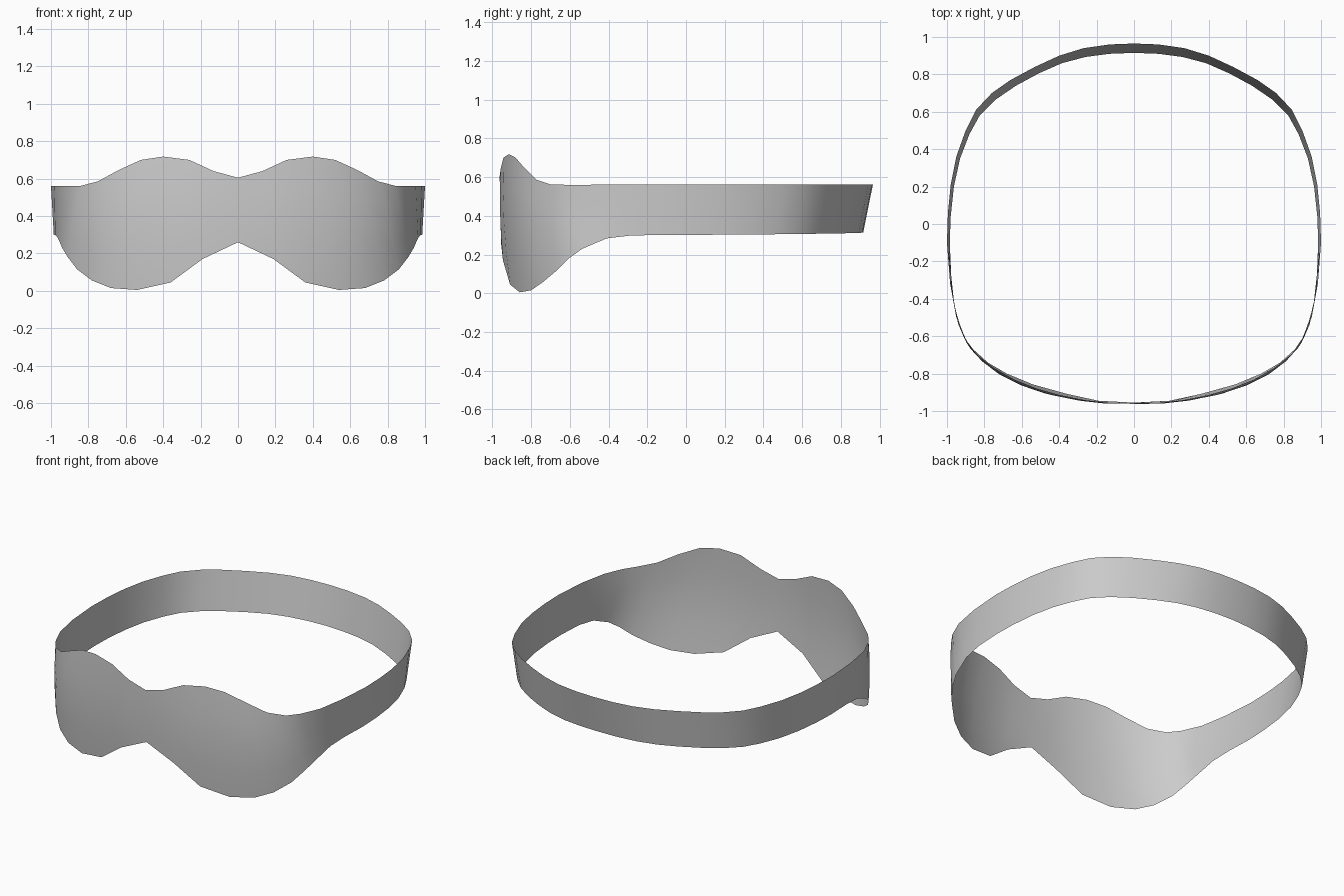
import bpy, bmesh, math
from mathutils import Vector

if "Cube" in bpy.data.objects:
    bpy.data.objects.remove(bpy.data.objects["Cube"])

# Half outline of the mask front: top edge (x, y, z), bottom edge (x, y, z)
FRONT = [
    (0, -.962, .605, 0, -.955, .26),
    (.13, -.957, .64, .19, -.945, .17),
    (.26, -.942, .70, .36, -.908, .045),
    (.40, -.914, .718, .54, -.858, .005),
    (.52, -.88, .70, .68, -.80, .015),
    (.64, -.832, .645, .78, -.742, .055),
    (.75, -.77, .585, .86, -.67, .115),
    (.84, -.70, .562, .91, -.605, .18),
    (.895, -.625, .56, .94, -.535, .23),
    (.95, -.50, .56, .963, -.41, .283),
]
# Half outline of the strap: top edge (x, y), bottom edge (x, y)
STRAP = [
    (.983, -.32, .977, -.28), (1.0, -.10, .985, -.10),
    (.995, .06, .98, .04), (.98, .21, .963, .20),
    (.95, .36, .93, .35), (.90, .50, .88, .48),
    (.845, .61, .825, .58), (.76, .70, .74, .665),
    (.66, .77, .63, .74), (.53, .84, .51, .805),
    (.40, .90, .385, .86), (.27, .94, .26, .893),
    (.13, .96, .13, .91), (0, .965, 0, .915),
]
ROWS = 4

half = [(Vector(s[:3]), Vector(s[3:])) for s in FRONT]
for i, (tx, ty, bx, by) in enumerate(STRAP):
    half.append((Vector((tx, ty, .562)), Vector((bx, by, .299 + .015 * i / 13))))


def column(i, side):
    """Points from top to bottom edge, bulging slightly over the eyes."""
    top, bot = half[i]
    bulge = .022 * math.sin(math.pi * i / 8) if i < 8 else 0
    pts = []
    for r in range(ROWS + 1):
        t = r / ROWS
        p = top.lerp(bot, t)
        out = Vector((p.x * .5, p.y, 0)).normalized()
        p = p + out * bulge * 4 * t * (1 - t)
        pts.append((p.x * side, p.y, p.z))
    return pts


# Closed band: right half front to back, then mirrored half back to front
last = len(half) - 1
columns = [column(i, 1) for i in range(last + 1)]
columns += [column(i, -1) for i in range(last - 1, 0, -1)]

bm = bmesh.new()
grid = [[bm.verts.new(p) for p in col] for col in columns]
for a, b in zip(grid, grid[1:] + grid[:1]):
    for r in range(ROWS):
        bm.faces.new((a[r], a[r + 1], b[r + 1], b[r])).smooth = True
mesh = bpy.data.meshes.new("eye_mask_band")
bm.to_mesh(mesh)
bm.free()
band = bpy.data.objects.new("eye_mask_band", mesh)
bpy.context.collection.objects.link(band)
